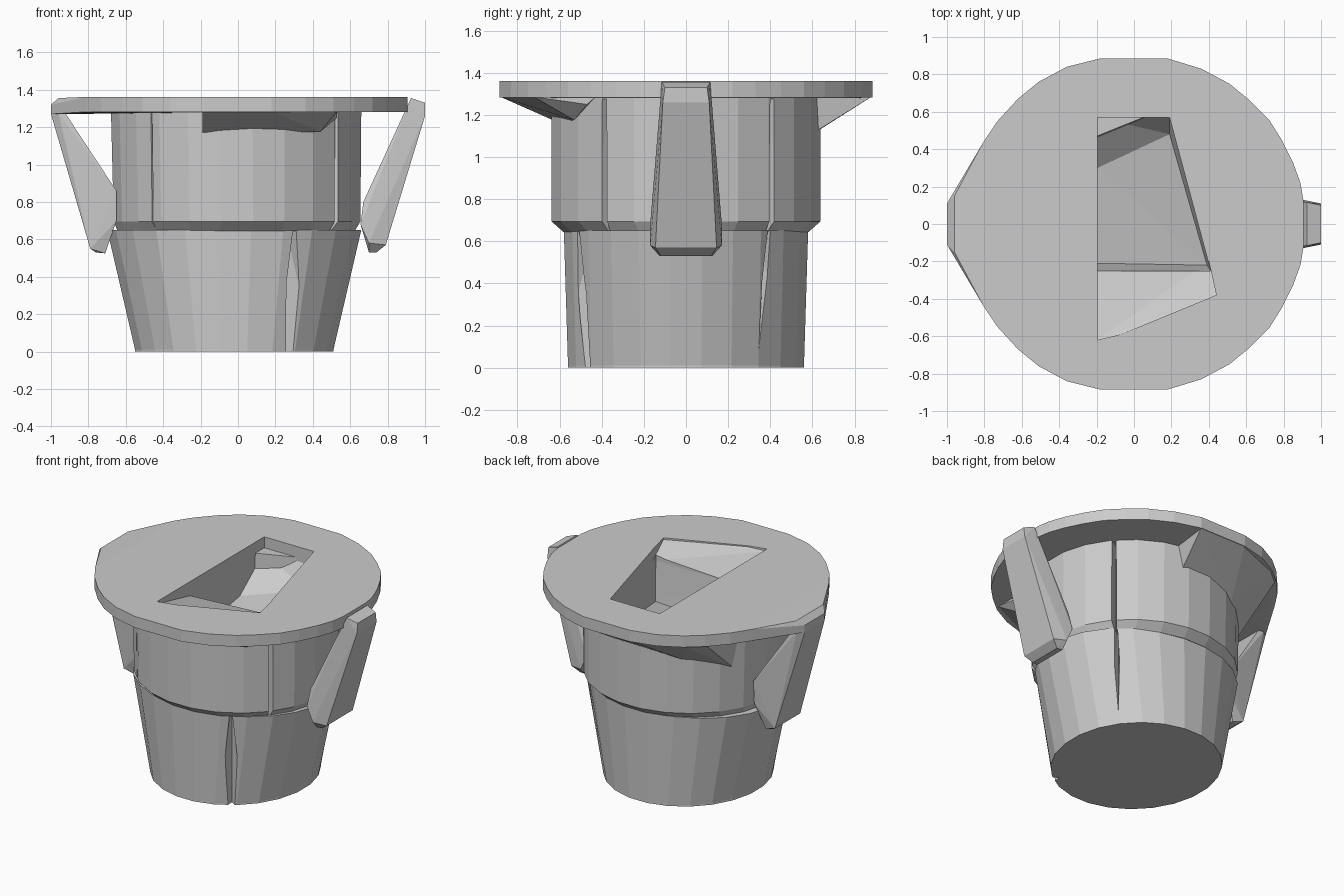
import bpy, bmesh, math

if "Cube" in bpy.data.objects:
    bpy.data.objects.remove(bpy.data.objects["Cube"])

def finish(name, bm):
    bmesh.ops.recalc_face_normals(bm, faces=bm.faces[:])
    me = bpy.data.meshes.new(name)
    bm.to_mesh(me)
    bm.free()
    ob = bpy.data.objects.new(name, me)
    bpy.context.collection.objects.link(ob)
    return ob

def loft(name, rings):
    """Closed solid through rings of equal point count."""
    bm = bmesh.new()
    vs = [[bm.verts.new(p) for p in r] for r in rings]
    n = len(vs[0])
    for a, b in zip(vs, vs[1:]):
        for i in range(n):
            j = (i + 1) % n
            bm.faces.new((a[i], a[j], b[j], b[i]))
    bm.faces.new(vs[0])
    bm.faces.new(vs[-1])
    return finish(name, bm)

def hull(name, pts):
    bm = bmesh.new()
    for p in pts:
        bm.verts.new(p)
    res = bmesh.ops.convex_hull(bm, input=bm.verts[:])
    junk = {g for g in res["geom_interior"] + res["geom_unused"]
            if isinstance(g, bmesh.types.BMVert)}
    if junk:
        bmesh.ops.delete(bm, geom=list(junk), context='VERTS')
    return finish(name, bm)

def ellipse(cx, rx, ry, z, n=24):
    return [(cx + rx * math.cos(2 * math.pi * (i + .5) / n),
             ry * math.sin(2 * math.pi * (i + .5) / n), z) for i in range(n)]

def cut(ob, *cutters):
    for c in cutters:
        m = ob.modifiers.new(c.name, 'BOOLEAN')
        m.operation = 'DIFFERENCE'
        m.solver = 'EXACT'
        m.object = c
        c.hide_render = True
        c.hide_set(True)

def level(poly, *zs):
    return [(x, y, z) for z in zs for x, y in poly]

# Tapered base and wider upper cup with chamfered lower edge
base = loft("lower_body", [ellipse(-.02, .535, .565, 0), ellipse(-.02, .535, .565, .01),
                           ellipse(-.02, .685, .585, .65)])
cup = loft("upper_body", [ellipse(-.01, .64, .588, .645), ellipse(-.005, .665, .645, .695),
                          ellipse(-.01, .675, .645, 1.29)])

# Rim: round plate drawn out to a drooping blunt point on the left
half = [(.905, .13), (.89, .22), (.85, .33), (.79, .45), (.72, .56), (.62, .66),
        (.51, .75), (.36, .83), (.18, .885), (-.18, .885), (-.36, .84), (-.51, .76),
        (-.62, .67), (-.73, .55), (-.81, .43)]
outline = half + [(x, -y) for x, y in reversed(half)]
tip = [(-1, s * .11, z) for s in (-1, 1) for z in (1.27, 1.32)]
tip += [(-.96, s * .15, 1.355) for s in (-1, 1)]
rim = hull("rim", level(outline, 1.282, 1.362) + tip)

# Opening through the rim, deep pocket and a shelf rising flush to the front
opening = [(-.195, .57), (.19, .57), (.41, -.25), (-.195, -.25)]
hole = loft("opening_cutter", [level(opening, 1.2), level(opening, 1.45)])
pocket = hull("pocket_cutter", level(opening, 1.45, 1.26)
              + [(-.195, .30, 1.05), (.19, .48, 1.12), (.39, -.22, .99), (-.195, -.21, .96)])
shelf = hull("shelf_cutter",
             level([(-.195, -.20), (.40, -.20), (.44, -.38), (-.07, -.59), (-.195, -.62)], 1.45)
             + [(-.195, -.20, 1.25), (.40, -.20, 1.28), (.44, -.38, 1.35),
                (-.07, -.59, 1.355), (-.195, -.62, 1.345)])
cut(rim, hole, shelf)

# Narrow seams in the walls
def seam(name, x, y, w0, w1, z0, z1, depth=.07):
    a = math.atan2(y, x)
    ux, uy = math.cos(a), math.sin(a)
    pts = []
    for z, w in ((z0, w0), (z1, w1)):
        for side in (-w, w):
            pts.append((x + ux * .1 - uy * side, y + uy * .1 + ux * side, z))
        pts.append((x - ux * depth, y - uy * depth, z))
    return hull(name, pts)

cut(cup, pocket, shelf,
    seam("seam_cup_front", .53, -.39, .04, .03, .6, 1.275),
    seam("seam_cup_back", .51, .41, .04, .03, .6, 1.275),
    seam("seam_cup_side", -.46, -.47, .02, .015, .6, 1.275, .03))
cut(base,
    seam("seam_base_front", .29, -.49, .09, .015, -.05, .66),
    seam("seam_base_back", .45, .37, .05, .015, -.05, .66, .04))

# Wedges bracing the rim at front and back
hull("front_wedge", [(-.19, -.88, 1.285), (.18, -.88, 1.285), (.53, -.72, 1.285),
                     (.53, -.43, 1.285), (.53, -.47, 1.25), (.44, -.53, 1.175),
                     (-.19, -.62, 1.17), (-.19, -.60, 1.285)])
hull("back_wedge", [(-.62, .66, 1.285), (-.51, .75, 1.285), (-.18, .88, 1.285), (.18, .88, 1.285),
                    (.15, .61, 1.285), (-.62, .3, 1.285),
                    (-.58, .30, .98), (-.35, .54, 1.07), (.12, .63, 1.13)])

# Handles: faceted bars leaning from the rim edge to the waist
hull("right_handle", [(x, s * w, z) for s in (-1, 1) for x, w, z in
     [(.90, .12, 1.285), (.925, .115, 1.355), (1.0, .10, 1.33), (1.0, .11, 1.26),
      (.79, .145, .57), (.74, .12, .53), (.70, .125, .53), (.655, .17, .68),
      (.70, .17, .58), (.67, .15, .80)]])
hull("left_handle", [(x, s * w, z) for s in (-1, 1) for x, w, z in
     [(-1.0, .11, 1.27), (-1.0, .11, 1.31), (-.96, .13, 1.33), (-.96, .14, 1.275),
      (-.79, .14, .55), (-.76, .12, .53), (-.71, .13, .525),
      (-.65, .17, .70), (-.65, .18, .86)]])
